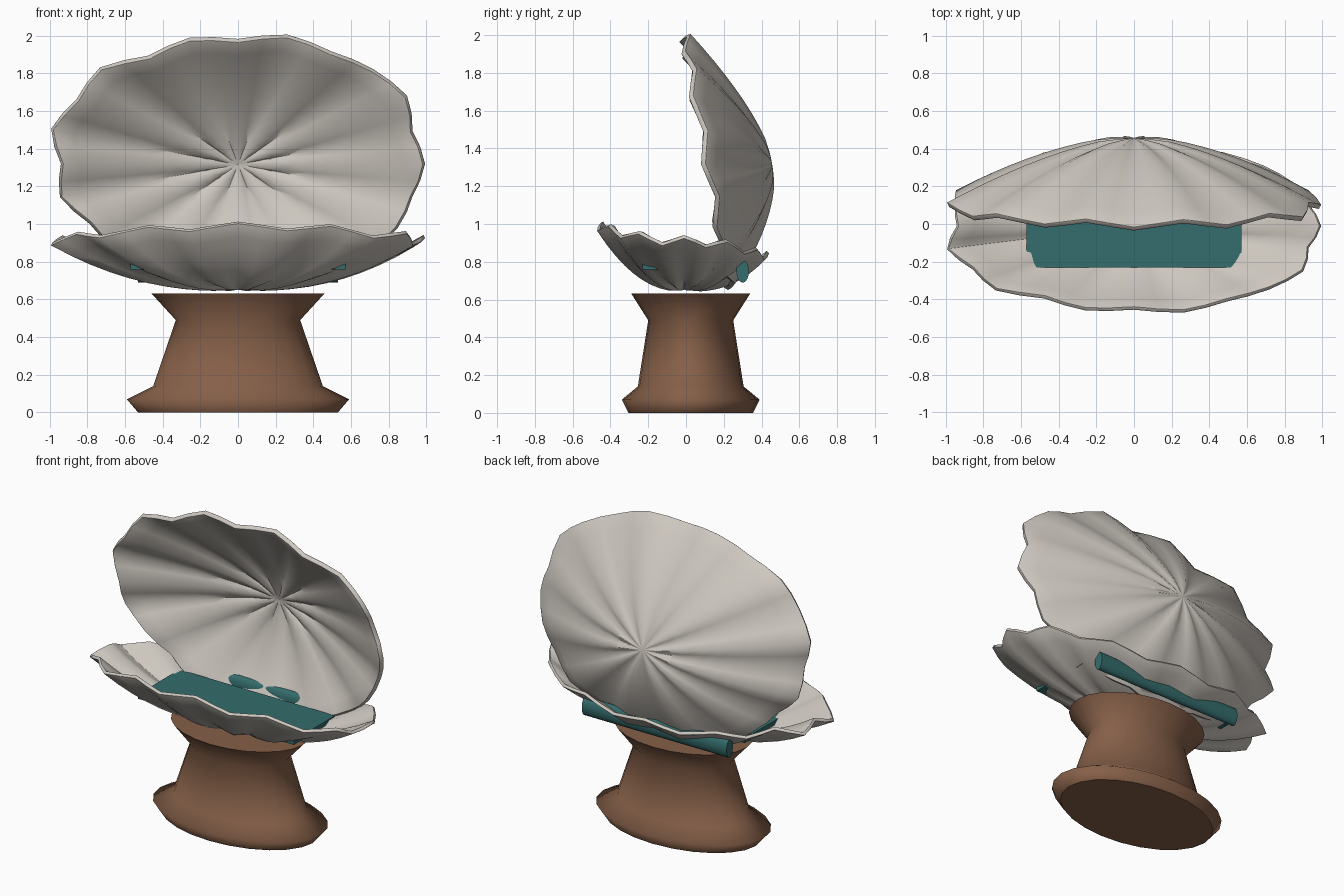
import bpy, bmesh, math
from mathutils import Vector

cube = bpy.data.objects.get("Cube")
if cube:
    bpy.data.objects.remove(cube, do_unlink=True)


def material(name, color):
    m = bpy.data.materials.new(name)
    m.use_nodes = True
    m.diffuse_color = (*color, 1)
    m.node_tree.nodes["Principled BSDF"].inputs["Base Color"].default_value = (*color, 1)
    return m


SHELL = material("pale shell", (0.61, 0.57, 0.52))
WOOD = material("brown wood", (0.235, 0.115, 0.065))
TEAL = material("dark teal", (0.035, 0.15, 0.15))


def finish(bm, name, mat, angle=40):
    mesh = bpy.data.meshes.new(name)
    bm.to_mesh(mesh)
    bm.free()
    obj = bpy.data.objects.new(name, mesh)
    bpy.context.collection.objects.link(obj)
    mesh.materials.append(mat)
    bpy.ops.object.select_all(action="DESELECT")
    obj.select_set(True)
    bpy.context.view_layer.objects.active = obj
    bpy.ops.object.shade_smooth_by_angle(angle=math.radians(angle))
    return obj


def bridge(bm, a, b):
    n = len(a)
    for i in range(n):
        j = (i + 1) % n
        bm.faces.new((a[i], a[j], b[j], b[i]))


# Uneven rim outline, one radius factor every 15 degrees
RIM = [1.035, 1.0, 1.08, 1.06, 1.03, 1.06, 0.99, 1.035, 0.99, 1.08, 1.03, 1.07,
       0.98, 1.02, 0.95, 0.96, 1.0, 0.98, 1.0, 0.98, 1.0, 1.01, 1.02, 1.0]
STEPS = [0.04, 0.1, 0.2, 0.3, 0.4, 0.5, 0.6, 0.7, 0.8, 0.9, 1.0]


def shell(name, length, depth, power, lean, thickness, place, outward):
    """Fluted bowl; place() maps across, along and depth to the model."""
    bm = bmesh.new()
    n = 2 * len(RIM)
    rings = []
    for s in STEPS:
        ring = []
        for i in range(n):
            a = 2 * math.pi * i / n
            k = i // 2
            r = RIM[k] if i % 2 == 0 else (RIM[k] + RIM[(k + 1) % len(RIM)]) / 2
            r = s * (1 + (r - 1) * s)
            v = r * math.sin(a)
            flute = min(1, 5 * s) * (0.009 + 0.013 * s) * math.cos(12 * a)
            ring.append(bm.verts.new(place(0.96 * r * math.cos(a), length * v,
                                           depth * s ** power + lean(v) + flute)))
        rings.append(ring)
    apex = bm.verts.new(place(0, 0, 0))
    for i in range(n):
        bm.faces.new((apex, rings[0][i], rings[0][(i + 1) % n]))
    for a, b in zip(rings, rings[1:]):
        bridge(bm, b, a)
    # Make the convex side the outside
    bmesh.ops.recalc_face_normals(bm, faces=bm.faces)
    if sum(f.normal.dot(outward) for f in bm.faces) < 0:
        bmesh.ops.reverse_faces(bm, faces=bm.faces)
    obj = finish(bm, name, SHELL, 85)
    mod = obj.modifiers.new("thickness", "SOLIDIFY")
    mod.thickness = thickness
    mod.offset = -1
    bev = obj.modifiers.new("rim_rounding", "BEVEL")
    bev.width = 0.007
    bev.segments = 2
    bev.limit_method = "ANGLE"
    bev.angle_limit = math.radians(60)


shell("lower_shell", 0.45, 0.25, 2.35, lambda v: 0.08 * v * abs(v), 0.02,
      lambda u, v, h: (u, -0.01 - v, 0.652 + h), Vector((0, 0, -1)))
shell("upper_shell", 0.67, 0.33, 1.65, lambda v: 0.12 * v, 0.028,
      lambda u, v, h: (u, 0.455 - h, 1.32 + v), Vector((0, 1, 0)))

# Oval turned pedestal: half width, half depth, height
bm = bmesh.new()
rings = []
for rx, ry, z in [(0.53, 0.33, 0), (0.59, 0.365, 0.07), (0.45, 0.28, 0.14),
                  (0.33, 0.225, 0.49), (0.46, 0.315, 0.632)]:
    rings.append([bm.verts.new((rx * math.cos(t), 0.025 + ry * math.sin(t), z))
                  for t in (2 * math.pi * i / 24 for i in range(24))])
for a, b in zip(rings, rings[1:]):
    bridge(bm, a, b)
caps = [bm.faces.new(rings[0][::-1]), bm.faces.new(rings[-1])]
bmesh.ops.split_edges(bm, edges=[e for f in caps for e in f.edges])
finish(bm, "pedestal", WOOD, 180)

# Flat tray lying inside the lower shell
bm = bmesh.new()
bmesh.ops.create_cube(bm, size=1)
for v in bm.verts:
    v.co = (v.co.x * 1.14, v.co.y * 0.43 - 0.015, v.co.z * 0.03 + 0.773)
finish(bm, "tray", TEAL)

# Oval hinge rod along the back
bm = bmesh.new()
bmesh.ops.create_cone(bm, cap_ends=True, segments=24, radius1=1, radius2=1, depth=1.06)
for v in bm.verts:
    x, y, z = v.co
    v.co = (z, 0.30 + y * 0.033, 0.75 + x * 0.06)
bmesh.ops.recalc_face_normals(bm, faces=bm.faces)
finish(bm, "hinge_rod", TEAL)
